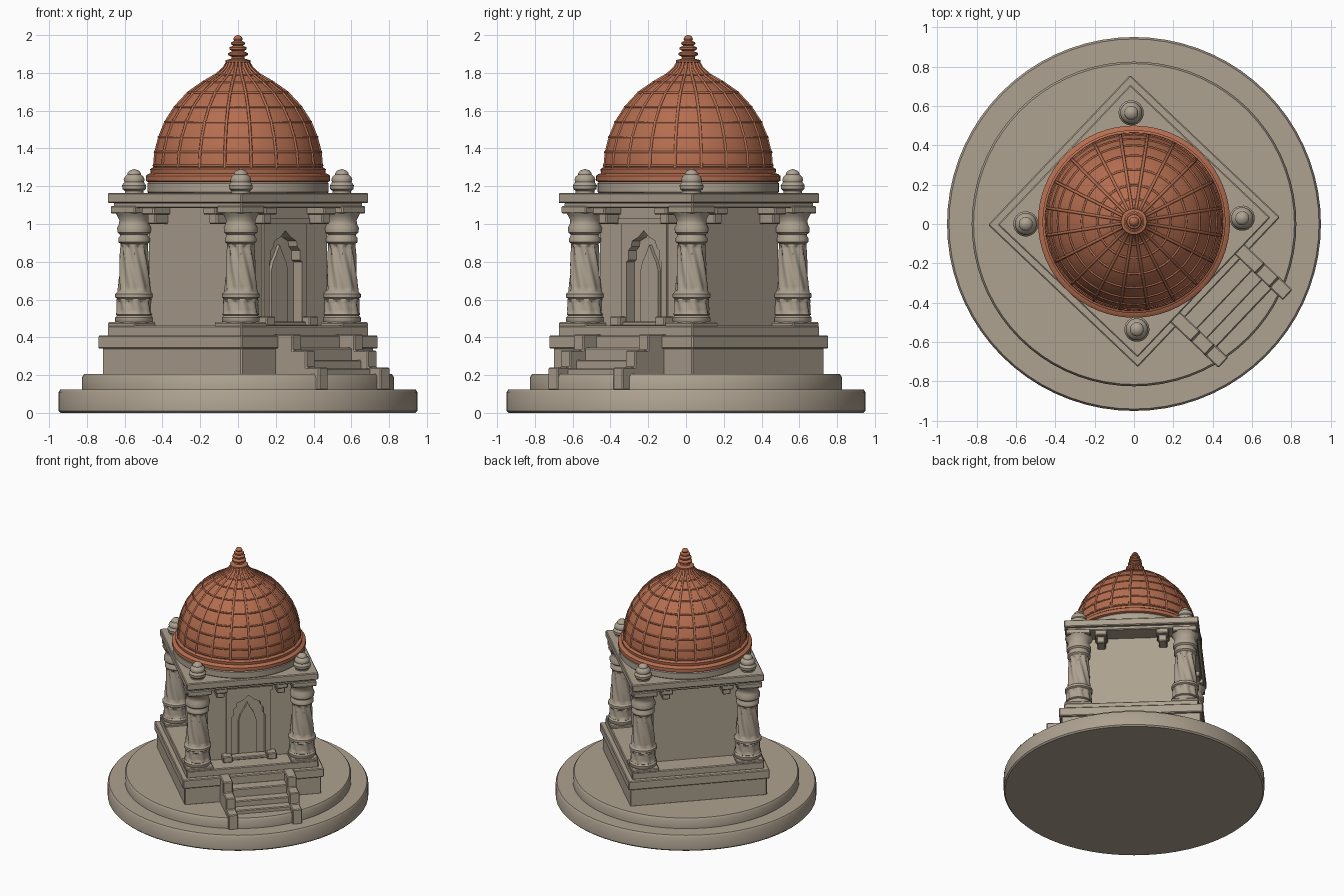
import bpy, bmesh, math
from mathutils import Matrix

if "Cube" in bpy.data.objects:
    bpy.data.objects.remove(bpy.data.objects["Cube"])

def material(name, col):
    m = bpy.data.materials.new(name)
    m.diffuse_color = (*col, 1)
    m.use_nodes = True
    m.node_tree.nodes["Principled BSDF"].inputs["Base Color"].default_value = m.diffuse_color
    return m

STONE = material("warm grey stone", (0.42, 0.36, 0.28))
CLAY = material("terracotta", (0.46, 0.155, 0.08))

# Shrine frame: local +x points along the stairs, local y across them
SHRINE = Matrix.Translation((0, 0.015, 0)) @ Matrix.Rotation(math.radians(-43.5), 4, 'Z')
WORLD = Matrix()

def finish(name, bm, mat, frame, smooth=None, bevel=0):
    bmesh.ops.recalc_face_normals(bm, faces=bm.faces)
    me = bpy.data.meshes.new(name)
    bm.to_mesh(me)
    bm.free()
    me.transform(frame)
    me.materials.append(mat)
    ob = bpy.data.objects.new(name, me)
    bpy.context.collection.objects.link(ob)
    if bevel:
        b = ob.modifiers.new("bevel", 'BEVEL')
        b.width, b.segments = bevel, 1
    if smooth:
        bpy.ops.object.select_all(action='DESELECT')
        ob.select_set(True)
        bpy.context.view_layer.objects.active = ob
        bpy.ops.object.shade_smooth_by_angle(angle=math.radians(smooth))
    return ob

def box(name, x, y, z, frame=SHRINE, bevel=0.006):
    bm = bmesh.new()
    bmesh.ops.create_cube(bm, size=1)
    for v in bm.verts:
        for i, (a, b) in enumerate((x, y, z)):
            v.co[i] = a if v.co[i] < 0 else b
    return finish(name, bm, STONE, frame, bevel=bevel)

def square(name, h, z0, z1, **k):
    return box(name, (-h, h), (-h, h), (z0, z1), **k)

def lathe(name, prof, mat, frame, n=32, twist=None, smooth=40):
    """Revolve (radius, z) points; twist(z) gives the groove depth of a spiral."""
    bm = bmesh.new()
    rings = []
    for r, z in prof:
        ring = []
        for i in range(n):
            a = math.tau * i / n
            rr = r - (twist(z) * (0.5 + 0.5 * math.cos(8 * a + 26 * z)) if twist else 0)
            ring.append(bm.verts.new((rr * math.cos(a), rr * math.sin(a), z)))
        rings.append(ring)
    for A, B in zip(rings, rings[1:]):
        for i in range(n):
            j = (i + 1) % n
            bm.faces.new((A[i], A[j], B[j], B[i]))
    bm.faces.new(rings[0])
    bm.faces.new(rings[-1])
    return finish(name, bm, mat, frame, smooth)

def prism(name, pts, axis, a, b, bevel=0):
    """Extrude an outline: axis 0 takes (y, z) points, axis 1 takes (x, z) points."""
    bm = bmesh.new()
    put = lambda p, d: (d, p[0], p[1]) if axis == 0 else (p[0], d, p[1])
    f = bm.faces.new([bm.verts.new(put(p, a)) for p in pts])
    for e in bmesh.ops.extrude_face_region(bm, geom=[f])['geom']:
        if isinstance(e, bmesh.types.BMVert):
            e.co[axis] = b
    return finish(name, bm, STONE, SHRINE, bevel=bevel)

# Round base and square plinth
lathe("base_disc", [(.94, 0), (.95, .01), (.95, .11), (.94, .125)], STONE, WORLD, 72)
lathe("upper_disc", [(.825, .12), (.825, .19), (.815, .205)], STONE, WORLD, 72)
square("plinth", .508, .2, .345)
square("plinth_slab", .525, .34, .41)
square("floor_step", .49, .405, .462)

# Stairs with stepped cheek walls
for i, (s, z) in enumerate([(.61, .345), (.68, .28), (.745, .235)]):
    box(f"stair_{i}", (.4, s), (-.2, .26), (.13, z))
cheek = [(.45, .12), (.825, .12), (.825, .24), (.73, .24), (.73, .33),
         (.63, .33), (.63, .415), (.45, .415)]
for side, c in (("left", -.21), ("right", .265)):
    prism(f"stair_cheek_{side}", cheek, 1, c - .036, c + .036, .006)

# Walls with a cut niche
walls = square("walls", .333, .455, 1.11, bevel=0)
half = [(.125, .8), (.112, .81), (.112, .86), (.09, .88), (.085, .91), (.04, .93)]
arch = [(.125, .47)] + half + [(0, .965)] + [(-y, z) for y, z in half[::-1]] + [(-.125, .47)]
cutter = prism("niche_cutter", arch, 0, .285, .5)
cutter.hide_render = True
cutter.hide_viewport = True
cut = walls.modifiers.new("niche", 'BOOLEAN')
cut.object, cut.operation, cut.solver = cutter, 'DIFFERENCE', 'EXACT'

# Door frame, door and threshold
prism("door_frame", [(.165, .46), *arch, (-.165, .46), (-.165, 1.01), (.165, 1.01)], 0, .32, .347)
prism("door_cornice", [(-.18, 1.0), (.18, 1.0), (.18, 1.03), (-.18, 1.03)], 0, .32, .355)
inner = [(.065, .46), (.065, .75), (.05, .8), (.025, .84), (0, .89),
         (-.025, .84), (-.05, .8), (-.065, .75), (-.065, .46)]
prism("door_panel", inner, 0, .27, .305)
box("threshold", (.3, .37), (-.14, .14), (.46, .485))
for s in (-1, 1):
    y = sorted((s * .13, s * .2))
    box("door_foot", (.3, .4), y, (.46, .51))

# Corner columns with spiral shafts, and the finials above them
foot = [(.092, .475), (.1, .485), (.1, .505), (.09, .515)]
low = [(.097 - .004 * i / 6, .52 + .08 * i / 6) for i in range(7)]
ring = [(.09, .605), (.1, .612), (.1, .63), (.09, .638)]
shaft = [(.089 - .016 * i / 20, .642 + .25 * i / 20) for i in range(21)]
head = [(.072, .895), (.084, .905), (.084, .925), (.076, .935), (.076, .945), (.088, .955),
        (.09, .98), (.08, 1.0), (.078, 1.02), (.09, 1.045), (.1, 1.06)]
knob = [(.05, 1.15), (.05, 1.175), (.062, 1.185), (.064, 1.205), (.052, 1.222), (.056, 1.235),
        (.05, 1.25), (.036, 1.262), (.036, 1.27), (.025, 1.283), (.004, 1.29)]
def groove(z):
    return .012 if .645 < z < .888 or .525 < z < .598 else 0
for sx in (-1, 1):
    for sy in (-1, 1):
        x, y = .389 * sx, .389 * sy
        at = SHRINE @ Matrix.Translation((x, y, 0))
        lathe("column", foot + low + ring + shaft + head, STONE, at, 48, groove)
        box("column_base", (-.1, .1), (-.1, .1), (.455, .48), at)
        box("column_abacus", (-.09, .09), (-.09, .09), (1.055, 1.095), at)
        lathe("roof_knob", knob, STONE, at, 20)

# Paired stepped brackets under the roof on every side
for q in range(4):
    turn = SHRINE @ Matrix.Rotation(q * math.pi / 2, 4, 'Z')
    for c in (-.225, .225):
        box("bracket_top", (.32, .46), (c - .045, c + .045), (1.05, 1.1), turn)
        box("bracket_low", (.32, .43), (c - .03, c + .03), (1.0, 1.055), turn)

# Flat roof and round drum
square("roof_underlay", .468, 1.085, 1.115)
square("roof_slab", .49, 1.11, 1.165)
CENTRE = Matrix.Translation((0, .012, 0))
lathe("drum", [(.47, 1.16), (.48, 1.17), (.48, 1.215), (.47, 1.225)], STONE, CENTRE, 64)

# Dome with collar, ribs and hoops
lathe("dome_collar", [(.47, 1.22), (.488, 1.228), (.488, 1.255), (.475, 1.265),
                      (.462, 1.268), (.465, 1.29), (.45, 1.3)], CLAY, CENTRE, 64)
dome = [(.447, 1.27), (.447, 1.31), (.441, 1.38), (.42, 1.46), (.387, 1.54), (.335, 1.62),
        (.265, 1.695), (.185, 1.75), (.115, 1.79), (.075, 1.825), (.055, 1.86)]
lathe("dome", dome, CLAY, CENTRE, 80, smooth=60)

def tubes(name, paths, cyclic, r):
    cu = bpy.data.curves.new(name, 'CURVE')
    cu.dimensions, cu.bevel_depth, cu.bevel_resolution = '3D', r, 1
    for p in paths:
        s = cu.splines.new('POLY')
        s.points.add(len(p) - 1)
        for pt, co in zip(s.points, p):
            pt.co = (*co, 1)
        s.use_cyclic_u = cyclic
    cu.materials.append(CLAY)
    ob = bpy.data.objects.new(name, cu)
    ob.matrix_world = CENTRE
    bpy.context.collection.objects.link(ob)

circle = [(math.cos(math.tau * i / 64), math.sin(math.tau * i / 64)) for i in range(64)]
spokes = [math.tau * (i + .5) / 20 for i in range(20)]
tubes("dome_ribs", [[(r * math.cos(a), r * math.sin(a), z) for r, z in dome] for a in spokes], False, .008)
tubes("dome_hoops", [[(r * c, r * s, z) for c, s in circle] for r, z in dome[1:9]], True, .006)

# Stacked finial
lathe("dome_finial", [(.055, 1.85), (.066, 1.857), (.066, 1.867), (.036, 1.875), (.034, 1.885),
                      (.052, 1.895), (.052, 1.905), (.03, 1.915), (.046, 1.925), (.046, 1.935),
                      (.026, 1.944), (.038, 1.953), (.036, 1.962), (.02, 1.97), (.025, 1.98),
                      (.018, 1.993), (.004, 2.0)], CLAY, CENTRE, 24)
